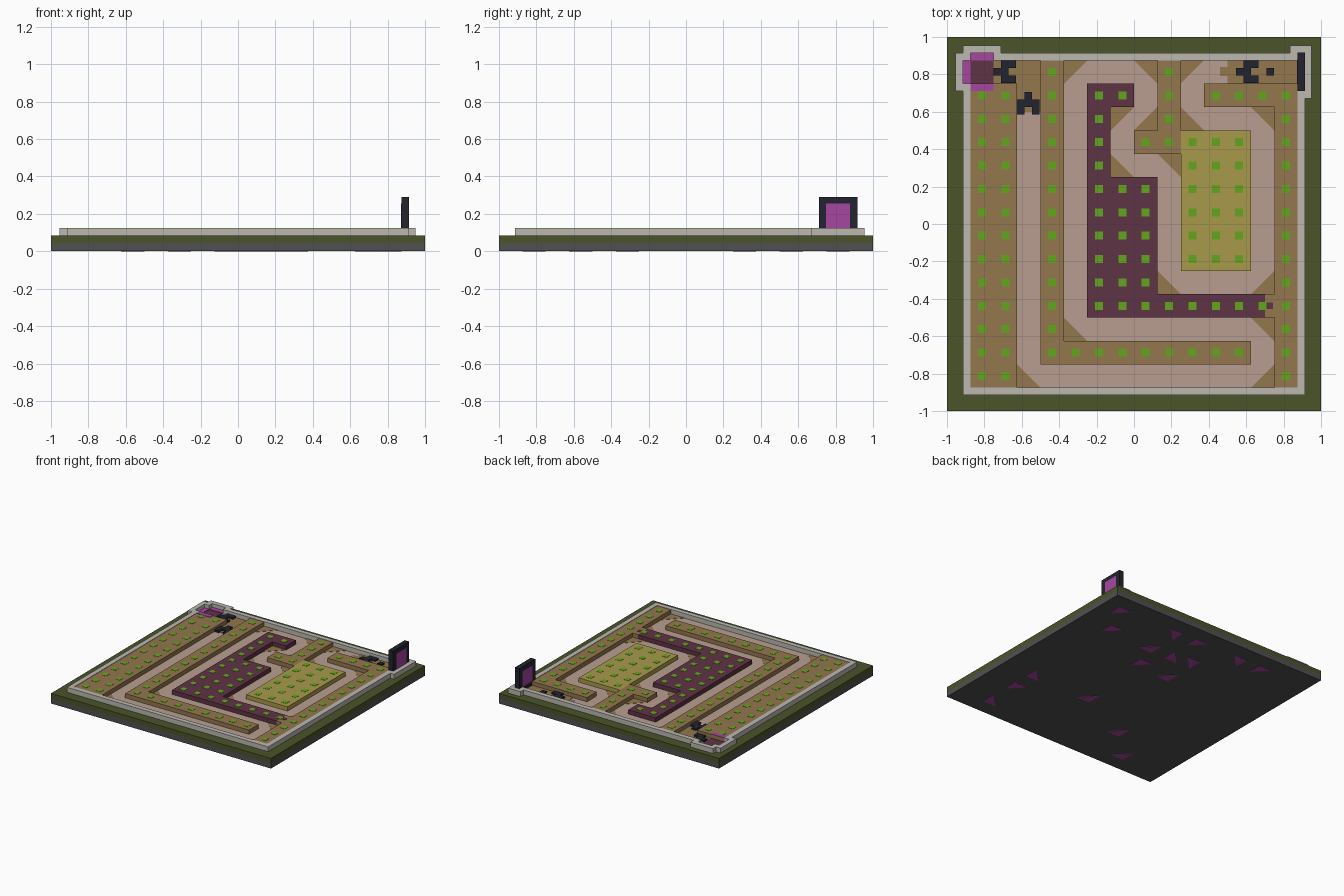
import bpy, bmesh

if "Cube" in bpy.data.objects:
    bpy.data.objects.remove(bpy.data.objects["Cube"], do_unlink=True)


def material(name, rgb):
    linear = [(c / 255 / 12.92) if c < 10 else ((c / 255 + 0.055) / 1.055) ** 2.4 for c in rgb]
    m = bpy.data.materials.new(name)
    m.use_nodes = True
    m.diffuse_color = (*linear, 1)
    m.node_tree.nodes["Principled BSDF"].inputs["Base Color"].default_value = (*linear, 1)
    return m


STONE = material("dark grey", (80, 80, 80))
MOSS = material("olive green", (74, 83, 42))
WALL = material("pale grey", (187, 184, 176))
PATH = material("dusty pink", (184, 158, 144))
EARTH = material("earth brown", (146, 119, 77))
PLUM = material("plum", (95, 51, 68))
SAND = material("mustard", (169, 154, 75))
GRASS = material("bright green", (100, 166, 30))
NAVY = material("navy black", (34, 36, 46))
GLOW = material("magenta", (166, 70, 160))

T = 0.125            # tile size
EDGE = 7 * T         # half width of the play field
FLOOR, TOP, RIM = 0.087, 0.122, 0.125


def prisms(name, outlines, z0, z1, mat):
    """One object made of upright prisms with the given counterclockwise outlines."""
    bm = bmesh.new()
    for pts in outlines:
        low = [bm.verts.new((x, y, z0)) for x, y in pts]
        high = [bm.verts.new((x, y, z1)) for x, y in pts]
        bm.faces.new(low[::-1])
        bm.faces.new(high)
        for i in range(len(pts)):
            j = (i + 1) % len(pts)
            bm.faces.new((low[i], low[j], high[j], high[i]))
    bmesh.ops.recalc_face_normals(bm, faces=bm.faces)
    me = bpy.data.meshes.new(name)
    bm.to_mesh(me)
    bm.free()
    me.materials.append(mat)
    ob = bpy.data.objects.new(name, me)
    bpy.context.collection.objects.link(ob)
    return ob


def rect(x0, x1, y0, y1):
    return [(x0, y0), (x1, y0), (x1, y1), (x0, y1)]


def square(x, y, size):
    h = size / 2
    return rect(x - h, x + h, y - h, y + h)


def tiles(x0, x1, y0, y1):
    return rect(x0 * T, x1 * T, y0 * T, y1 * T)


# Base slab
prisms("base_stone", [square(0, 0, 2)], 0.002, 0.045, STONE)
prisms("base_moss", [square(0, 0, 2)], 0.045, 0.085, MOSS)
prisms("path_floor", [square(0, 0, 2 * EDGE)], 0.085, FLOOR, PATH)

# Raised ground, in tile units: x0, x1, y0, y1
earth = [(-7, -5, -7, 6), (-4, -3, -5, 7), (-3, 5, -6, -5), (-4, -3, -6, -5),
         (1, 2, 3, 7), (0, 1, 3, 4), (3, 6, 5, 6), (6, 7, -7, 6)]
plum = [(-2, -1, 2, 6), (-1, 0, 5, 6), (-2, 1, -4, 2), (1, 5, -4, -3)]
sand = [(2, 5, -2, 4)]
prisms("earth_platforms", [tiles(*r) for r in earth], 0.085, TOP, EARTH)
prisms("plum_platform", [tiles(*r) for r in plum] + [rect(5 * T, 0.70, -4 * T, -3 * T)],
       0.085, TOP, PLUM)
prisms("arm_end", [rect(0.70, 6 * T, -4 * T, -3 * T)], 0.085, TOP, EARTH)
prisms("arm_speck", [square(0.725, -3.5 * T, 0.035)], TOP, TOP + 0.002, PLUM)
prisms("sand_platform", [tiles(*r) for r in sand], 0.085, TOP, SAND)

# A grass tuft on the middle of every raised tile
centres = [(x + 0.5, y + 0.5) for x0, x1, y0, y1 in earth + plum + sand
           for x in range(x0, x1) for y in range(y0, y1)] + [(5.5, -3.5)]
prisms("grass_tufts", [square(x * T, y * T, 0.043) for x, y in centres],
       TOP, TOP + 0.002, GRASS)

# Bends of the path: tile centre and the direction of the outer corner
bends = [(5.5, 4.5, 1, 1), (2.5, 6.5, -1, 1), (2.5, 4.5, -1, -1), (0.5, 6.5, 1, 1),
         (0.5, 4.5, 1, -1), (-0.5, 4.5, -1, 1), (-0.5, 2.5, -1, -1), (1.5, 2.5, 1, 1),
         (1.5, -2.5, -1, -1), (5.5, -2.5, 1, -1), (-2.5, 6.5, -1, 1), (-2.5, -4.5, -1, -1),
         (5.5, -4.5, 1, 1), (5.5, -6.5, 1, -1), (-4.5, -6.5, -1, -1), (-4.5, 6.5, 1, 1)]


def corner(x, y, sx, sy):
    pts = [(x + sx / 2, y + sy / 2), (x - sx / 2, y + sy / 2), (x + sx / 2, y - sy / 2)]
    pts = [(a * T, b * T) for a, b in pts]
    return pts if sx * sy > 0 else pts[::-1]


prisms("path_corners", [corner(*b) for b in bends], FLOOR, FLOOR + 0.002, EARTH)
prisms("underside_marks", [corner(*b) for b in bends + [(6.5, 6.5, 1, 1)]], 0, 0.002, GLOW)

# Bare earth at both ends of the path
prisms("bare_earth", [rect(0.5, EDGE, 6 * T, EDGE), rect(0.46, 0.5, 0.79, 0.84),
                      rect(-6 * T, -4 * T, 6 * T, EDGE), rect(-5 * T, -4 * T, 0.60, 6 * T)],
       FLOOR, FLOOR + 0.003, EARTH)

# Rim wall with stepped corners at the two gates
OUT = 0.915
prisms("rim_wall", [
    rect(-OUT, -EDGE, -OUT, 0.71), rect(-EDGE, EDGE, -OUT, -EDGE),
    rect(EDGE, OUT, -OUT, 0.67), rect(-0.71, 0.835, EDGE, OUT)], 0.085, RIM, WALL)
prisms("start_corner_wall", [rect(0.835, EDGE, EDGE, 0.955), rect(EDGE, 0.95, 0.67, 0.955)],
       0.085, RIM, WALL)
prisms("goal_corner_wall", [
    rect(-OUT, -0.71, OUT, 0.955), rect(-0.955, -OUT, 0.71, OUT),
    rect(-0.75, -0.71, EDGE, OUT), rect(-OUT, -EDGE, 0.71, 0.75),
    rect(-OUT, -EDGE, EDGE, OUT)], 0.085, RIM, WALL)

# Goal pad with glowing borders
prisms("goal_pad", [tiles(-7, -6, 6, 7)], FLOOR, FLOOR + 0.004, PLUM)
prisms("goal_glow", [rect(-OUT, -EDGE, 0.75, EDGE), rect(-EDGE, -0.75, EDGE, OUT)],
       0.085, 0.095, GLOW)
prisms("goal_front_glow", [rect(-EDGE, -0.75, 0.71, 0.75)], TOP, TOP + 0.003, GLOW)

# Start gate: dark slab with a glowing panel on both sides
prisms("start_gate", [rect(0.873, 0.913, 0.71, 0.918)], 0.085, 0.29, NAVY)
prisms("gate_glow", [rect(0.871, 0.915, 0.748, 0.878)], 0.1255, 0.255, GLOW)

# Stepped arrows along the path
U = 0.04
arrow = [(-1, 0), (0, 0), (0, 1), (0, -1), (1, 1), (1, -1)]
cells = [(x + a * U, y + b * U) for x, y in [(-0.69, 0.815), (0.605, 0.815)] for a, b in arrow]
cells += [(-0.565 + b * U, 0.645 - a * U) for a, b in arrow]
cells.append((0.728, 0.815))
prisms("path_arrows", [square(x, y, U) for x, y in cells], FLOOR, 0.103, NAVY)
